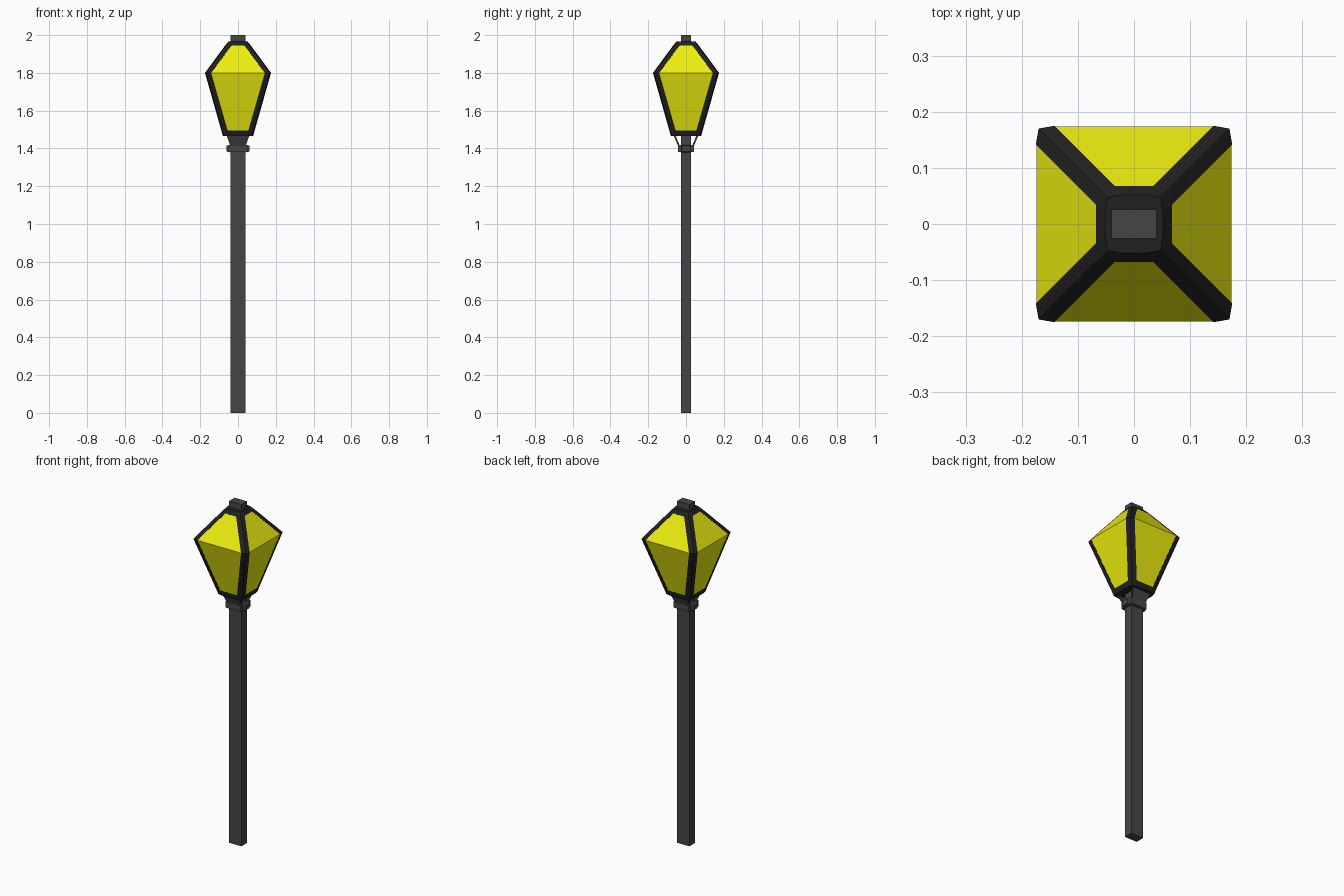
import bpy, bmesh

if "Cube" in bpy.data.objects:
    bpy.data.objects.remove(bpy.data.objects["Cube"])


def material(name, rgb):
    m = bpy.data.materials.new(name)
    m.diffuse_color = (*rgb, 1)
    m.use_nodes = True
    m.node_tree.nodes["Principled BSDF"].inputs["Base Color"].default_value = m.diffuse_color
    return m


IRON = material("grey_iron", (0.06, 0.06, 0.06))
DARK = material("dark_frame", (0.015, 0.015, 0.015))
GLASS = material("yellow_glass", (0.85, 0.85, 0.005))


def add_object(name, bm, mat):
    bmesh.ops.recalc_face_normals(bm, faces=bm.faces)
    me = bpy.data.meshes.new(name)
    bm.to_mesh(me)
    bm.free()
    me.materials.append(mat)
    ob = bpy.data.objects.new(name, me)
    bpy.context.collection.objects.link(ob)
    return ob


def loft(name, rings, mat, skip=lambda band, side: False):
    """Join rings of points with quads and cap both ends."""
    bm = bmesh.new()
    vs = [[bm.verts.new(p) for p in r] for r in rings]
    n = len(rings[0])
    for b in range(len(vs) - 1):
        for i in range(n):
            if not skip(b, i):
                j = (i + 1) % n
                bm.faces.new((vs[b][i], vs[b][j], vs[b + 1][j], vs[b + 1][i]))
    bm.faces.new(vs[0][::-1])
    bm.faces.new(vs[-1])
    return add_object(name, bm, mat)


def rect(hx, hy, z, cy=0):
    return [(-hx, cy - hy, z), (hx, cy - hy, z), (hx, cy + hy, z), (-hx, cy + hy, z)]


# Post, running through the lantern to the finial
loft("post", [rect(0.04, 0.026, 0), rect(0.04, 0.026, 2.0)], IRON)

# Collar with small bevelled bosses on its sides
loft("collar", [rect(0.05, 0.042, 1.38), rect(0.05, 0.042, 1.418)], IRON)
for s, side in ((-1, "left"), (1, "right")):
    boss = [[(s * x, y * h, 1.399 + z * h * 0.75) for y, z in
             ((-1, -1), (1, -1), (1, 1), (-1, 1))]
            for x, h in ((0.045, 0.026), (0.062, 0.02))]
    loft("collar_boss_" + side, boss, IRON)

# Flared bracket plates, front and back
for s, side in ((-1, "front"), (1, "back")):
    loft("bracket_" + side, [rect(0.04, 0.005, 1.41, s * 0.036),
                             rect(0.06, 0.005, 1.468, s * 0.06)], IRON)

# Lantern: profile of (height, half width)
PROFILE = [(1.465, 0.08), (1.495, 0.088), (1.8, 0.175), (1.945, 0.068), (1.965, 0.052)]
STRIP = 0.033   # width of the frame strip either side of each corner


def frame_ring(z, h):
    c, e = h - 0.005, h - STRIP
    pts = []
    x, y = 1, 0
    for _ in range(4):          # rotate one corner a quarter turn at a time
        for a, b in ((h, e), (c, c), (e, h)):
            pts.append((a * x - b * y, a * y + b * x, z))
        x, y = -y, x
    return pts


# Frame: corner strips plus full top and bottom bands, panes left open
frame = loft("lantern_frame", [frame_ring(z, h) for z, h in PROFILE], DARK,
             skip=lambda band, side: band in (1, 2) and side % 3 == 2)
solid = frame.modifiers.new("thickness", "SOLIDIFY")
solid.thickness = 0.008
solid.offset = -1

# Glass body just inside the frame
loft("lantern_glass", [rect(h - 0.002, h - 0.002, z) for z, h in PROFILE[1:4]], GLASS)
# Trim the glass corners so the frame strips cover them
glass = bpy.data.objects["lantern_glass"]
bm = bmesh.new()
for a, b in ((0, 1), (1, 2)):
    (z0, h0), (z1, h1) = PROFILE[1:4][a], PROFILE[1:4][b]
    x, y = 1, 0
    for _ in range(4):
        corners = [(h - 0.001, t * (h - STRIP + 0.004), z)
                   for h, z, t in ((h0, z0, -1), (h0, z0, 1), (h1, z1, 1), (h1, z1, -1))]
        bm.faces.new([bm.verts.new((p * x - q * y, p * y + q * x, z)) for p, q, z in corners])
        x, y = -y, x
bmesh.ops.remove_doubles(bm, verts=bm.verts, dist=1e-5)
bm.to_mesh(glass.data)
bm.free()
